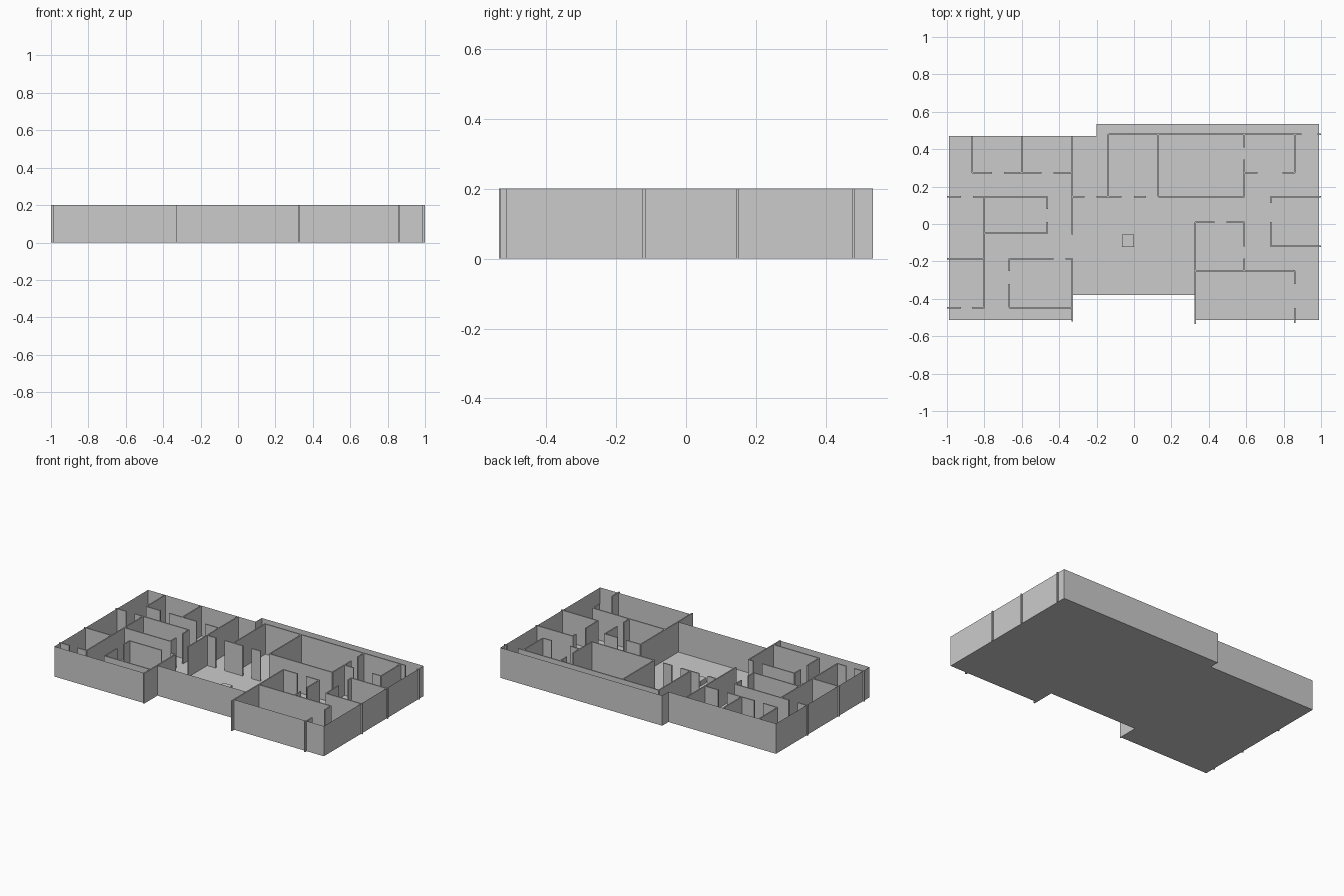
import bpy, bmesh

if "Cube" in bpy.data.objects:
    bpy.data.objects.remove(bpy.data.objects["Cube"])

H = 0.2      # wall height
T = 0.008    # partition thickness


def finish(name, bm):
    mesh = bpy.data.meshes.new(name)
    bm.to_mesh(mesh)
    bm.free()
    obj = bpy.data.objects.new(name, mesh)
    bpy.context.collection.objects.link(obj)
    return obj


def add_box(bm, x0, x1, y0, y1, z0, z1):
    r = bmesh.ops.create_cube(bm, size=1)
    for v in r["verts"]:
        v.co.x = x1 if v.co.x > 0 else x0
        v.co.y = y1 if v.co.y > 0 else y0
        v.co.z = z1 if v.co.z > 0 else z0


# Building footprint
outline = [(-.99, -.513), (-.33, -.513), (-.33, -.38), (.327, -.38), (.327, -.513),
           (.99, -.513), (.99, .535), (-.2, .535), (-.2, .47), (-.99, .47)]

# Floor slab
bm = bmesh.new()
bm.faces.new([bm.verts.new((x, y, 0)) for x, y in outline])
finish("floor", bm)

# Thin outer shell standing on the footprint
bm = bmesh.new()
low = [bm.verts.new((x, y, 0)) for x, y in outline]
top = [bm.verts.new((x, y, H)) for x, y in outline]
for i in range(len(outline)):
    j = (i + 1) % len(outline)
    bm.faces.new((low[i], low[j], top[j], top[i]))
finish("outer_walls", bm)

# Partitions running along x: y -> spans between door gaps
along_x = {
    .48: [(-.137, .895), (.98, 1)],
    .273: [(-.865, -.76), (-.695, -.495), (-.43, -.33), (.59, .66), (.795, .86)],
    .147: [(-1, -.925), (-.86, -.463), (-.33, -.265), (-.2, -.067), (0, .065),
           (.13, .59), (.73, 1)],
    .01: [(.327, .43), (.495, .59)],
    -.05: [(-.8, -.463)],
    -.12: [(.73, 1)],
    -.185: [(-1, -.8), (-.667, -.43), (-.365, -.33)],
    -.25: [(.327, .86)],
    -.447: [(-1, -.925), (-.865, -.8), (-.667, -.33)],
}
# Partitions running along y: x -> spans between door gaps
along_y = {
    -.865: [(.273, .47)],
    -.8: [(-.447, .147)],
    -.667: [(-.33, -.185), (-.447, -.32)],
    -.6: [(.273, .47)],
    -.463: [(.08, .147), (-.05, .012)],
    -.33: [(-.055, .47), (-.52, -.185)],
    -.137: [(.147, .48)],
    .13: [(.147, .48)],
    .327: [(-.535, .01)],
    .59: [(.41, .48), (.147, .345), (-.12, .01), (-.25, -.185)],
    .73: [(.112, .147), (-.12, .012)],
    .86: [(.273, .48), (-.32, -.25), (-.53, -.45)],
}
along_y[-.667][0] = (-.25, -.185)

bm = bmesh.new()
for y, spans in along_x.items():
    for a, b in spans:
        add_box(bm, a, b, y - T / 2, y + T / 2, 0, H)
finish("cross_partitions", bm)

bm = bmesh.new()
for x, spans in along_y.items():
    for a, b in spans:
        add_box(bm, x - T / 2, x + T / 2, a, b, 0, H)
finish("lengthwise_partitions", bm)

# Small block in the main hall
bm = bmesh.new()
add_box(bm, -.065, 0, -.122, -.057, 0, .032)
finish("hall_block", bm)
